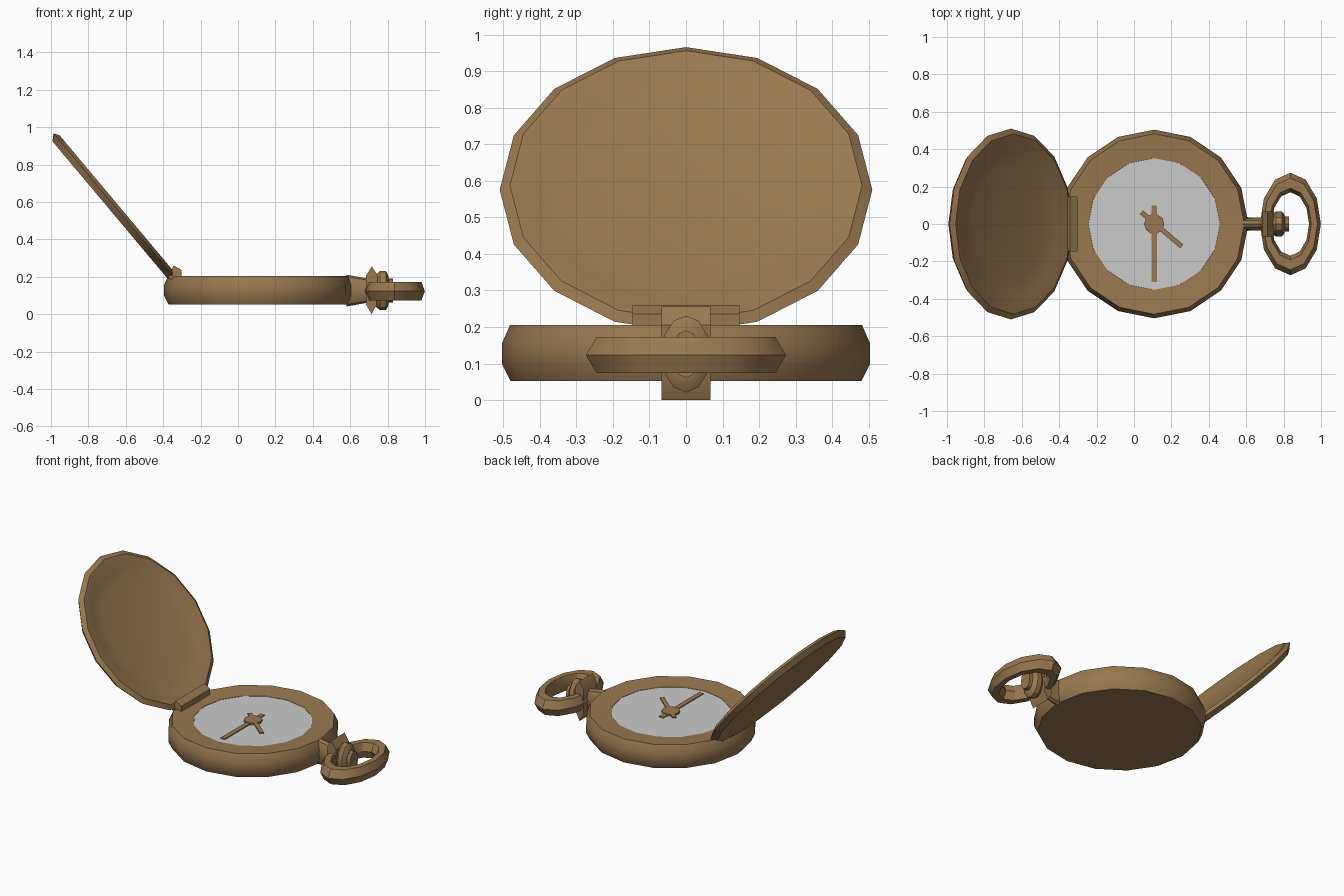
import bpy, bmesh, math
from mathutils import Matrix, Vector

if "Cube" in bpy.data.objects:
    bpy.data.objects.remove(bpy.data.objects["Cube"])

brass = bpy.data.materials.new("brass")
brass.diffuse_color = (0.32, 0.19, 0.08, 1)
brass.use_nodes = True
brass.node_tree.nodes["Principled BSDF"].inputs["Base Color"].default_value = brass.diffuse_color


def finish(name, bm, mat=brass, matrix=None):
    bmesh.ops.remove_doubles(bm, verts=bm.verts, dist=1e-5)
    bmesh.ops.recalc_face_normals(bm, faces=bm.faces)
    me = bpy.data.meshes.new(name)
    bm.to_mesh(me)
    bm.free()
    ob = bpy.data.objects.new(name, me)
    bpy.context.collection.objects.link(ob)
    if matrix:
        me.transform(matrix)
    if mat:
        me.materials.append(mat)
    bpy.ops.object.select_all(action='DESELECT')
    ob.select_set(True)
    bpy.context.view_layer.objects.active = ob
    bpy.ops.object.shade_smooth_by_angle(angle=math.radians(32))
    return ob


def lathe(name, profile, n=16, mat=brass, matrix=None, closed=False):
    """Spin (rx, ry, z) points about z; open profiles get end caps."""
    bm = bmesh.new()
    rings = [[bm.verts.new((rx * math.cos(2 * math.pi * i / n),
                            ry * math.sin(2 * math.pi * i / n), z))
              for i in range(n)] for rx, ry, z in profile]
    pairs = list(zip(rings, rings[1:] + rings[:1])) if closed else list(zip(rings, rings[1:]))
    for a, b in pairs:
        for i in range(n):
            j = (i + 1) % n
            bm.faces.new((a[i], a[j], b[j], b[i]))
    if not closed:
        bm.faces.new(rings[0])
        bm.faces.new(rings[-1])
    return finish(name, bm, mat, matrix)


def prism(name, xz, half):
    """Extrude an x-z outline symmetrically along y."""
    bm = bmesh.new()
    a = [bm.verts.new((x, -half, z)) for x, z in xz]
    b = [bm.verts.new((x, half, z)) for x, z in xz]
    bm.faces.new(a)
    bm.faces.new(b)
    for i in range(len(xz)):
        j = (i + 1) % len(xz)
        bm.faces.new((a[i], a[j], b[j], b[i]))
    return finish(name, bm)


def bar(name, start, end, width, z, thick=0.006):
    """Thin flat bar lying between two x-y points."""
    s, e = Vector(start), Vector(end)
    d = e - s
    m = (Matrix.Translation(((s.x + e.x) / 2, (s.y + e.y) / 2, z))
         @ Matrix.Rotation(math.atan2(d.y, d.x), 4, 'Z')
         @ Matrix.Diagonal((d.length, width, thick, 1)))
    bm = bmesh.new()
    bmesh.ops.create_cube(bm, size=1)
    return finish(name, bm, matrix=m)


def rnd(points):
    return [(r, r, z) for r, z in points]


CX = 0.108
at_body = Matrix.Translation((CX, 0, 0))

# case, bezel sloping in to the dial
lathe("case", rnd([(0.48, 0.052), (0.504, 0.10), (0.504, 0.155), (0.482, 0.205),
                   (0.352, 0.195), (0.35, 0.185)]), matrix=at_body)
lathe("dial", rnd([(0.352, 0.18), (0.352, 0.193)]), mat=None, matrix=at_body)

# hands and hub
bar("minute_hand", (CX, 0.098), (CX, -0.31), 0.03, 0.198)
bar("hour_hand", (0.04, 0.063), (0.255, -0.12), 0.026, 0.201)
lathe("hub", rnd([(0.054, 0.192), (0.054, 0.205)]), n=10, matrix=at_body)

# open lid: dished inside, flat outside
lid_m = Matrix.Translation((-0.655, 0, 0.578)) @ Matrix.Rotation(math.radians(50), 4, 'Y')
lathe("lid", rnd([(0.482, -0.036), (0.51, -0.004), (0.482, 0.014), (0.465, 0.012),
                  (0.40, -0.008), (0.31, -0.022)]), matrix=lid_m)

# hinge
prism("hinge", [(-0.375, 0.205), (-0.343, 0.26), (-0.302, 0.236), (-0.302, 0.195), (-0.36, 0.185)], 0.147)

# stem: tapered neck, collar with pointed ends, crown
to_x = Matrix.Translation((0, 0, 0.126)) @ Matrix.Rotation(math.radians(90), 4, 'Y')
lathe("stem", [(0.085, 0.037, 0.58), (0.065, 0.034, 0.69)], n=12, matrix=to_x)
prism("collar", [(0.715, 0.256), (0.748, 0.205), (0.74, 0.05), (0.715, 0.0),
                 (0.685, 0.05), (0.685, 0.205)], 0.067)
lathe("crown", [(0.085, 0.05, 0.735), (0.105, 0.068, 0.76), (0.105, 0.068, 0.79), (0.085, 0.055, 0.802),
                (0.065, 0.04, 0.806), (0.065, 0.04, 0.83)], n=12, matrix=to_x)

# oval bow ring with a ridged outer edge
lathe("bow_ring", [(0.163, 0.274, 0.0), (0.145, 0.245, 0.049), (0.112, 0.192, 0.049),
                   (0.100, 0.170, 0.0), (0.112, 0.192, -0.049), (0.145, 0.245, -0.049)],
      n=12, matrix=Matrix.Translation((0.836, 0, 0.123)), closed=True)
